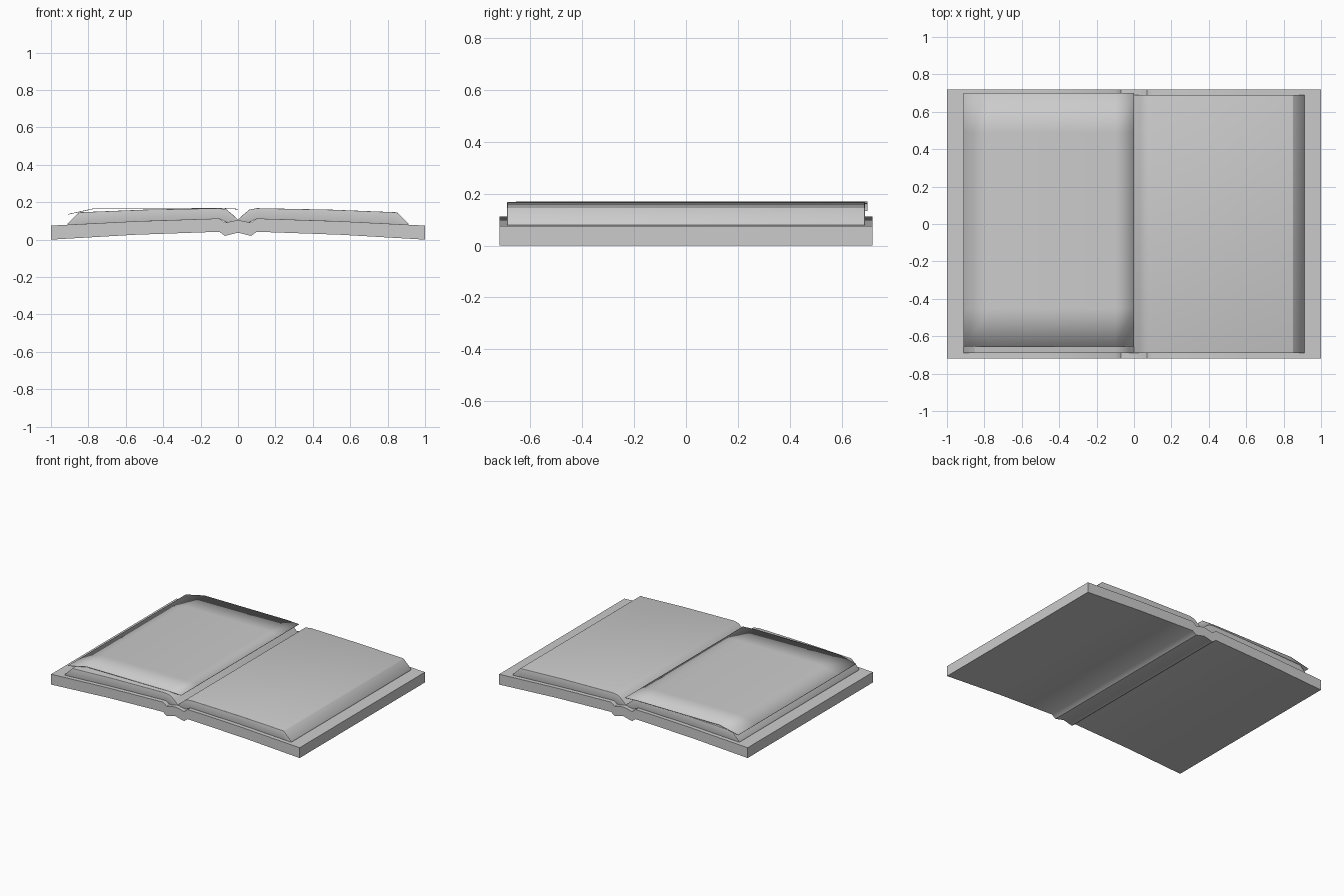
import bpy, bmesh

if "Cube" in bpy.data.objects:
    bpy.data.objects.remove(bpy.data.objects["Cube"])


def finish(name, bm, angle):
    bmesh.ops.recalc_face_normals(bm, faces=bm.faces[:])
    mesh = bpy.data.meshes.new(name)
    bm.to_mesh(mesh)
    bm.free()
    obj = bpy.data.objects.new(name, mesh)
    bpy.context.collection.objects.link(obj)
    bpy.ops.object.select_all(action='DESELECT')
    bpy.context.view_layer.objects.active = obj
    obj.select_set(True)
    bpy.ops.object.shade_smooth_by_angle(angle=angle)
    return obj


def mirrored(points):
    """Right-half points starting at x = 0 -> left-to-right line."""
    return [(-x, z) for x, z in reversed(points[1:])] + points


def slab(name, top, bottom, half_y, bevel=0.0):
    """Symmetric strip between two profile lines with equal point counts."""
    top, bottom = mirrored(top), mirrored(bottom)
    bm = bmesh.new()
    rows = [[[bm.verts.new((x, y, z)) for x, z in line] for line in (bottom, top)]
            for y in (-half_y, half_y)]
    (fb, ft), (bb, bt) = rows
    n = len(top)
    for i in range(n - 1):
        j = i + 1
        for quad in ((fb[i], fb[j], ft[j], ft[i]), (bb[i], bb[j], bt[j], bt[i]),
                     (fb[i], fb[j], bb[j], bb[i]), (ft[i], ft[j], bt[j], bt[i])):
            bm.faces.new(quad)
    for i in (0, n - 1):
        bm.faces.new((fb[i], ft[i], bt[i], bb[i]))
    bmesh.ops.recalc_face_normals(bm, faces=bm.faces[:])
    if bevel:
        edges = [e for e in bm.edges if e.calc_face_angle_signed() > 0.6]
        bmesh.ops.bevel(bm, geom=edges, offset=bevel, segments=3, profile=0.5,
                        affect='EDGES', clamp_overlap=True)
    return finish(name, bm, 0.7)


# Hard cover with the folded spine
slab("cover",
     [(0, .105), (.07, .09), (.10, .113), (.55, .098), (1, .075)],
     [(0, .037), (.07, .02), (.10, .042), (.55, .026), (1, 0)], .72)

# Page block, both halves meeting in the gutter
slab("page_block",
     [(0, .107), (.03, .135), (.06, .160), (.10, .168), (.50, .160), (.85, .146), (.91, .087)],
     [(0, .102), (.03, .097), (.06, .091), (.10, .112), (.50, .099), (.85, .082), (.912, .078)],
     .69, .018)

# Loose top sheet on the left, outer edge drooping
line = [(-.91, .135), (-.76, .168), (-.10, .168), (0, .163)]
bm = bmesh.new()
grid = [[bm.verts.new((x, y, z)) for x, z in line] for y in (-.655, -.45, .49, .70)]
for a, b in zip(grid, grid[1:]):
    for i in range(len(line) - 1):
        bm.faces.new((a[i], a[i + 1], b[i + 1], b[i]))
sheet = finish("loose_page", bm, 3.1)
mod = sheet.modifiers.new("thickness", 'SOLIDIFY')
mod.thickness = .003
mod.offset = 0
